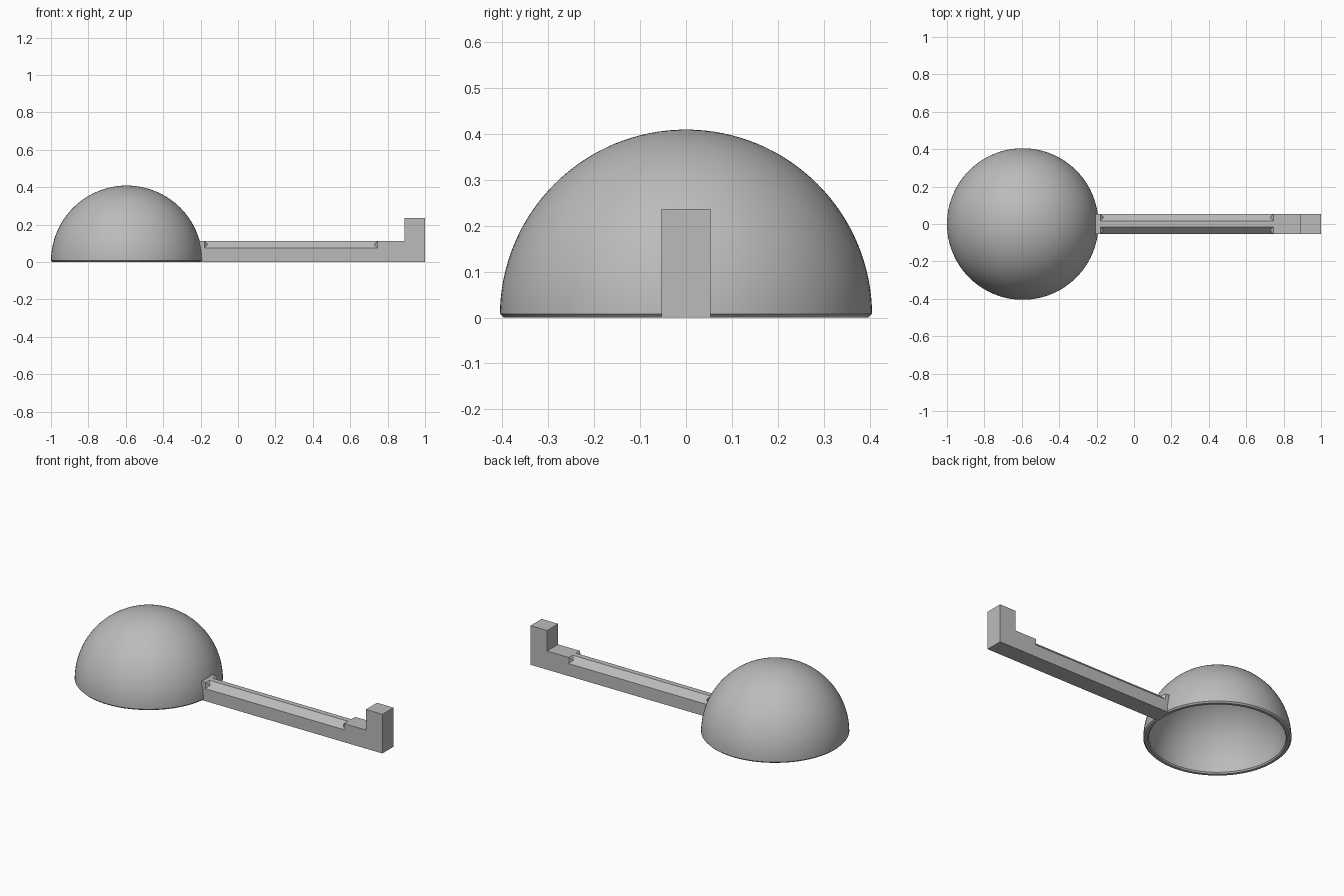
import bpy, bmesh, math
from mathutils import Vector

cube = bpy.data.objects.get("Cube")
if cube:
    bpy.data.objects.remove(cube, do_unlink=True)

grey = bpy.data.materials.new("mid grey")
grey.use_nodes = True
COLOR = (0.5, 0.5, 0.5, 1)
grey.diffuse_color = COLOR
grey.node_tree.nodes["Principled BSDF"].inputs["Base Color"].default_value = COLOR


def finish(name, bm):
    bmesh.ops.recalc_face_normals(bm, faces=bm.faces)
    mesh = bpy.data.meshes.new(name)
    bm.to_mesh(mesh)
    bm.free()
    mesh.materials.append(grey)
    ob = bpy.data.objects.new(name, mesh)
    bpy.context.collection.objects.link(ob)
    return ob


def activate(ob):
    bpy.ops.object.select_all(action='DESELECT')
    ob.select_set(True)
    bpy.context.view_layer.objects.active = ob


def prism(name, outline, offset):
    """Extrude a flat outline along an offset vector."""
    bm = bmesh.new()
    face = bm.faces.new([bm.verts.new(p) for p in outline])
    new = bmesh.ops.extrude_face_region(bm, geom=[face])["geom"]
    bmesh.ops.translate(bm, vec=offset,
                        verts=[v for v in new if isinstance(v, bmesh.types.BMVert)])
    return finish(name, bm)


# Hollow dome: spun wall profile with a small bevel under the rim
CX, R_OUT, R_IN, RIM, STEPS = -0.595, 0.405, 0.375, 0.008, 32


def arc(r, z0):
    return [(r * math.cos(a), z0 + r * math.sin(a))
            for a in (i * math.pi / 2 / STEPS for i in range(STEPS + 1))]


profile = arc(R_OUT, RIM * 0.5)[::-1]
profile[-1] = (R_OUT, RIM)
profile += [(R_OUT - 0.008, 0), (R_IN + 0.006, 0)] + arc(R_IN, RIM)
bm = bmesh.new()
verts = [bm.verts.new((max(r, 0), 0, z)) for r, z in profile]
edges = [bm.edges.new(pair) for pair in zip(verts, verts[1:])]
bmesh.ops.spin(bm, geom=verts + edges, cent=(0, 0, 0), axis=(0, 0, 1),
               angle=2 * math.pi, steps=96, use_duplicate=False)
bmesh.ops.remove_doubles(bm, verts=bm.verts, dist=1e-4)
dome = finish("dome", bm)
dome.location.x = CX
activate(dome)
bpy.ops.object.shade_smooth_by_angle(angle=math.radians(30))

# Handle: straight bar with an upright block at its far end
HALF, TOP, POST, POST_X = 0.053, 0.112, 0.236, 0.89
side = [(-0.207, 0), (1, 0), (1, POST), (POST_X, POST), (POST_X, TOP), (-0.207, TOP)]
handle = prism("handle", [(x, -HALF, z) for x, z in side], (0, 2 * HALF, 0))

# Stopped chamfers along both upper edges of the bar
X0, X1, CUT, OVER = -0.18, 0.745, 0.037, 0.02
for s in (-1, 1):
    section = [(HALF + OVER, TOP - CUT - OVER), (HALF + OVER, TOP + OVER),
               (HALF - CUT - OVER, TOP + OVER)]
    cutter = prism("chamfer_cutter", [(X0, s * y, z) for y, z in section], (X1 - X0, 0, 0))
    cutter.hide_render = True
    mod = handle.modifiers.new("chamfer", 'BOOLEAN')
    mod.operation, mod.solver, mod.object = 'DIFFERENCE', 'EXACT', cutter
    activate(handle)
    bpy.ops.object.modifier_apply(modifier=mod.name)
    bpy.data.objects.remove(cutter, do_unlink=True)

# Small pointed stops closing the chamfer ends
for s, edge in ((-1, "front"), (1, "back")):
    for x, d, end in ((X0, 1, "inner"), (X1, -1, "outer")):
        low = Vector((x, s * HALF, TOP - CUT))
        high = Vector((x, s * (HALF - CUT), TOP))
        corner = Vector((x, s * HALF, TOP))
        tip = (low + high) / 2 + Vector((d * 0.018, 0, 0))
        bm = bmesh.new()
        for p in (low, high, corner, tip):
            bm.verts.new(p)
        bmesh.ops.convex_hull(bm, input=bm.verts)
        finish(f"{edge}_{end}_stop", bm)
